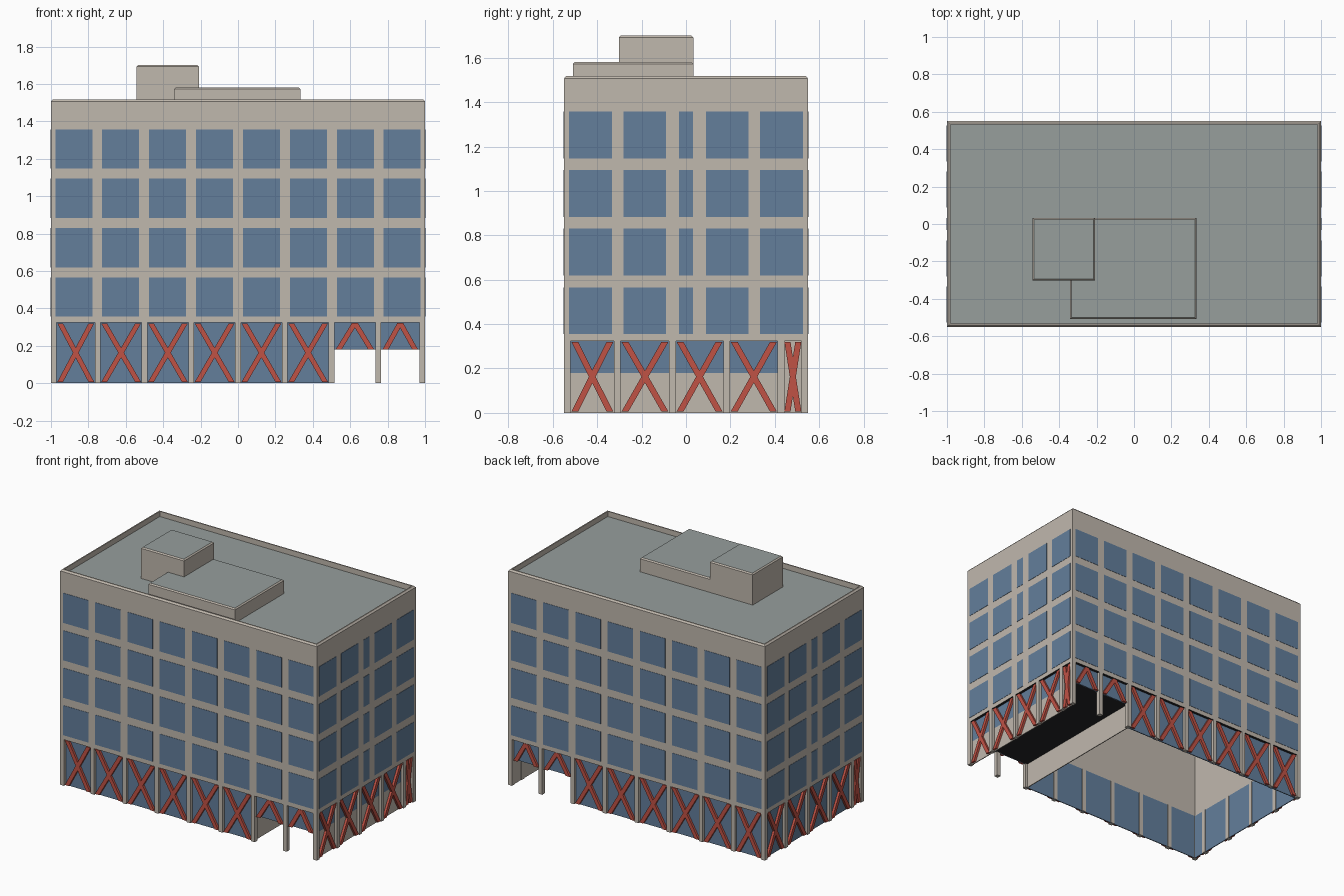
import bpy, bmesh, math

if "Cube" in bpy.data.objects:
    bpy.data.objects.remove(bpy.data.objects["Cube"])

def material(name, rgb):
    m = bpy.data.materials.new(name)
    m.diffuse_color = (*rgb, 1)
    m.use_nodes = True
    m.node_tree.nodes["Principled BSDF"].inputs["Base Color"].default_value = m.diffuse_color
    return m

BEIGE = material("beige_concrete", (0.53, 0.48, 0.42))
GLASS = material("blue_glass", (0.125, 0.21, 0.33))
ROOF = material("grey_roofing", (0.31, 0.345, 0.335))
RED = material("red_steel", (0.53, 0.085, 0.06))
DARK = material("dark_soffit", (0.018, 0.019, 0.022))

HX, HY = 1.0, 0.55          # half width and half depth
BASE, LOW = 0.325, 0.18     # tower underside, passage ceiling

# Each side maps (along, inset depth, height) to a point
SIDES = {
    "front": lambda u, d, z: (u, -HY + d, z),
    "back": lambda u, d, z: (u, HY - d, z),
    "right": lambda u, d, z: (HX - d, u, z),
    "left": lambda u, d, z: (-HX + d, -u, z),
}

def finish(name, bm, mats):
    me = bpy.data.meshes.new(name)
    bm.to_mesh(me)
    bm.free()
    for m in mats:
        me.materials.append(m)
    ob = bpy.data.objects.new(name, me)
    bpy.context.collection.objects.link(ob)
    return ob

def prism(bm, side, pts, d0, d1):
    """Extrude an outline lying in a side wall between two depths."""
    f = SIDES[side]
    a = [bm.verts.new(f(u, d0, z)) for u, z in pts]
    b = [bm.verts.new(f(u, d1, z)) for u, z in pts]
    bm.faces.new(a)
    bm.faces.new(b[::-1])
    n = len(pts)
    for i in range(n):
        j = (i + 1) % n
        bm.faces.new((a[j], a[i], b[i], b[j]))

def rect(u0, u1, z0, z1):
    return [(u0, z0), (u1, z0), (u1, z1), (u0, z1)]

def prisms(name, mat, items):
    bm = bmesh.new()
    for side, pts, d0, d1 in items:
        prism(bm, side, pts, d0, d1)
    bmesh.ops.recalc_face_normals(bm, faces=bm.faces)
    return finish(name, bm, [mat])

def rect_loft(name, x0, x1, y0, y1, profile):
    """Sweep an (inset, height) profile round a rectangle and cap the last ring."""
    bm = bmesh.new()
    rings = [[bm.verts.new(p) for p in ((x0 + i, y0 + i, z), (x1 - i, y0 + i, z),
                                        (x1 - i, y1 - i, z), (x0 + i, y1 - i, z))]
             for i, z in profile]
    for a, b in zip(rings, rings[1:]):
        for i in range(4):
            j = (i + 1) % 4
            f = bm.faces.new((a[i], a[j], b[j], b[i]))
            f.normal_update()
            f.material_index = 2 if f.normal.z < -0.5 else 0
    bm.faces.new(rings[-1]).material_index = 1
    return finish(name, bm, [BEIGE, ROOF, DARK])

# Tower: inner lining, soffit, outer wall, chamfered parapet, roof deck
rect_loft("tower", -HX, HX, -HY, HY,
          [(0.026, 1.47), (0.026, BASE), (0, BASE), (0, 1.506), (0.01, 1.517),
           (0.018, 1.517), (0.018, 1.48)])

# Rooftop plant rooms
for name, x0, x1, y0, top in (("tall_plant_room", -0.543, -0.209, -0.302, 1.70),
                              ("low_plant_room", -0.342, 0.334, -0.509, 1.58)):
    rect_loft(name, x0, x1, y0, 0.033, [(0, 1.48), (0, top - 0.008), (0.008, top)])

# Upper windows
long_windows = [(s * c, 0.098) for c in (0.126, 0.377, 0.628, 0.877) for s in (-1, 1)]
short_windows = [(0, 0.032)] + [(s * c, 0.096) for c in (0.185, 0.43) for s in (-1, 1)]
panes = []
for side in SIDES:
    for c, h in (long_windows if side in ("front", "back") else short_windows):
        for floor in range(4):
            z = 0.356 + 0.2637 * floor
            panes.append((side, rect(c - h, c + h, z, z + 0.21), -0.002, 0.002))
prisms("upper_windows", GLASS, panes)

# Ground floor glazing, with only a high band over the passage
D0, D1 = 0.02, 0.026
glazing = [("left", rect(-0.525, 0.525, 0, BASE), D0, D1),
           ("right", rect(-0.525, 0.425, LOW, BASE), D0, D1)]
for side in ("front", "back"):
    glazing += [(side, rect(-0.975, 0.5, 0, BASE), D0, D1),
                (side, rect(0.5, 0.975, LOW, BASE), D0, D1)]
prisms("ground_glazing", GLASS, glazing)

# Passage: end wall, inner wall and ceiling
prisms("passage_walls", BEIGE,
       [("right", rect(-0.525, 0.525, 0, LOW), D0, D1),
        ("right", rect(0.425, 0.525, LOW, BASE), D0, D1),
        ("right", rect(-0.525, 0.525, 0, BASE), 0.5, 0.506)])
prisms("passage_ceiling", DARK,
       [("front", rect(0.5, 0.974, LOW, LOW + 0.006), D1, 2 * HY - D1)])

# Ground floor columns
W = 0.015
long_cols = [-0.985] + [-0.75 + 0.25 * k for k in range(7)] + [0.985]
short_cols = [-0.535, -0.309, -0.061, 0.183, 0.428, 0.535]
columns = []
for side in SIDES:
    cols = long_cols if side in ("front", "back") else short_cols[1:-1]
    columns += [(side, rect(c - W, c + W, 0, BASE), 0, 0.03) for c in cols]
prisms("columns", BEIGE, columns)

# Red bracing: crosses in full bays, chevrons over the passage
def slope(u0, z0, u1, z1, t=0.027):
    """Sloping beam between two centres, cut level at both ends."""
    h = 0.5 * t * math.hypot(u1 - u0, z1 - z0) / abs(z1 - z0)
    return [(u0 - h, z0), (u0 + h, z0), (u1 + h, z1), (u1 - h, z1)]

braces = []
for side in SIDES:
    long_side = side in ("front", "back")
    cols = long_cols if long_side else short_cols
    for a, b in zip(cols, cols[1:]):
        inset = 0.034 if b - a > 0.15 else 0.029
        u0, u1, mid = a + inset, b - inset, (a + b) / 2
        if long_side and a > 0.4:
            beams = [slope(u, LOW, mid, BASE - 0.003) for u in (u0 + 0.004, u1 - 0.004)]
        else:
            beams = [slope(u0, 0.006, u1, BASE - 0.005), slope(u1, 0.006, u0, BASE - 0.005)]
        braces += [(side, p, 0.003, 0.019) for p in beams]
prisms("cross_braces", RED, braces)
